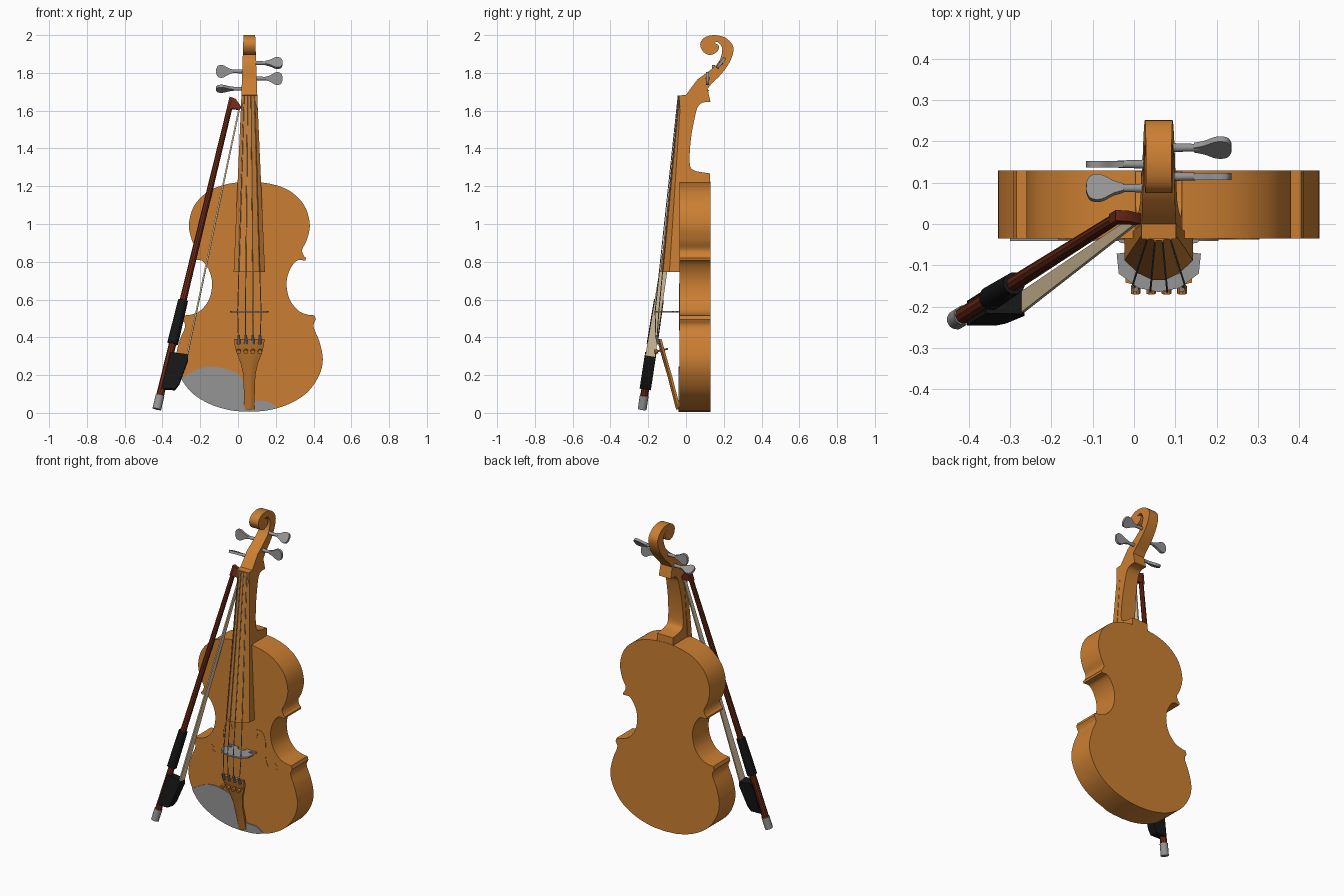
import bpy, bmesh, math
from mathutils import Vector

if "Cube" in bpy.data.objects:
    bpy.data.objects.remove(bpy.data.objects["Cube"])

CX = 0.06          # centre line of the violin


def material(name, rgb):
    m = bpy.data.materials.new(name)
    m.diffuse_color = (*rgb, 1)
    m.use_nodes = True
    m.node_tree.nodes["Principled BSDF"].inputs["Base Color"].default_value = m.diffuse_color
    return m


ORANGE = material("varnished_orange", (0.60, 0.212, 0.032))
GREY = material("grey_fittings", (0.30, 0.30, 0.30))
BROWN = material("dark_red_wood", (0.16, 0.024, 0.008))
BLACK = material("black", (0.008, 0.008, 0.008))
HAIR = material("cream_hair", (0.76, 0.60, 0.38))


def loft(name, rings, mat, angle=35):
    """Skin a list of equal-length rings and cap both ends."""
    bm = bmesh.new()
    vs = [[bm.verts.new(p) for p in r] for r in rings]
    n = len(rings[0])
    for a, b in zip(vs, vs[1:]):
        for i in range(n):
            j = (i + 1) % n
            bm.faces.new((a[i], a[j], b[j], b[i]))
    bm.faces.new(vs[0])
    bm.faces.new(vs[-1])
    bmesh.ops.recalc_face_normals(bm, faces=bm.faces)
    me = bpy.data.meshes.new(name)
    bm.to_mesh(me)
    bm.free()
    me.materials.append(mat)
    for p in me.polygons:
        p.use_smooth = True
    me.set_sharp_from_angle(angle=math.radians(angle))
    ob = bpy.data.objects.new(name, me)
    bpy.context.collection.objects.link(ob)
    return ob


def tube(name, a, b, r0, r1, mat, n=12):
    a, b = Vector(a), Vector(b)
    w = (b - a).normalized()
    u = w.orthogonal().normalized()
    v = w.cross(u)
    ring = lambda c, r: [c + r * (u * math.cos(t) + v * math.sin(t))
                         for t in (2 * math.pi * i / n for i in range(n))]
    return loft(name, [ring(a, r0), ring(b, r1)], mat)


def spline(pts, steps=5):
    """Catmull-Rom curve through 2D points."""
    p = [Vector(q) for q in pts]
    p = [2 * p[0] - p[1]] + p + [2 * p[-1] - p[-2]]
    out = []
    for a, b, c, d in zip(p, p[1:], p[2:], p[3:]):
        for k in range(steps):
            t = k / steps
            out.append(0.5 * (2 * b + (c - a) * t + (2 * a - 5 * b + 4 * c - d) * t * t
                              + (3 * b - a - 3 * c + d) * t ** 3))
    return out + [p[-2]]


def front_plate(name, pts, y0, y1, mat):
    return loft(name, [[(x, y, z) for x, z in pts] for y in (y0, y1)], mat)


# body: half outline as upper bout, waist and lower bout, then mirrored
upper = spline([(0, 1.224), (.11, 1.213), (.212, 1.176), (.29, 1.1), (.32, 1.0),
                (.305, .917), (.28, .865), (.287, .835), (.3, .82)])
waist = spline([(.297, .807), (.25, .805), (.212, .752), (.197, .683), (.212, .604),
                (.255, .545), (.302, .522), (.345, .516)])
lower = spline([(.352, .495), (.34, .456), (.37, .38), (.389, .286), (.37, .2),
                (.308, .11), (.212, .048), (.1, .014), (0, .006)])
half = upper + waist + lower
outline = [(CX + p.x, p.y) for p in half] + [(CX - p.x, p.y) for p in half[-2:0:-1]]
front_plate("violin_body", outline, -.035, .13, ORANGE)

# chin rest: flat plate following the lower edge of the body
edge = [(x, z) for x, z in outline if z < .185 and -.31 < x < .2]
top = spline([(-.295, .185), (-.22, .228), (-.14, .245), (-.04, .225), (.015, .19),
              (.055, .09), (.1, .065), (.16, .06), (.205, .03)], 4)
front_plate("chin_rest", edge + [tuple(p) for p in top], -.034, -.041, GREY)

# sound holes: thin ribbons, mirrored
path = spline([(-.085, .635), (-.1, .67), (-.133, .665), (-.15, .615), (-.148, .54),
               (-.162, .475), (-.195, .448), (-.232, .475), (-.215, .498)])
for side, s in (("left", 1), ("right", -1)):
    rings = []
    for i, p in enumerate(path):
        d = path[min(i + 1, len(path) - 1)] - path[max(i - 1, 0)]
        n = Vector((-d.y, d.x)).normalized() * .013
        rings.append([(CX + s * (p.x + k * n.x), y, p.y + k * n.y)
                      for k, y in ((1, -.034), (1, -.037), (-1, -.037), (-1, -.034))])
    loft(side + "_sound_hole", rings, ORANGE)

# neck, peg box and scroll: one side profile (y, z), tapering upwards
head = spline([(.06, 1.765), (.135, 1.82), (.177, 1.865), (.192, 1.925), (.17, 1.962), (.142, 1.957)], 4)
curl = spline([(.15, 1.958), (.173, 1.945), (.167, 1.915), (.13, 1.895), (.093, 1.91), (.075, 1.95),
               (.095, 1.985), (.145, 2.0), (.205, 1.988), (.245, 1.95), (.25, 1.91), (.23, 1.855),
               (.188, 1.795), (.135, 1.742), (.114, 1.715)], 4)
back = spline([(.13, 1.645), (.09, 1.643), (.066, 1.625), (.05, 1.58), (.026, 1.45),
               (.02, 1.32), (.045, 1.283), (.127, 1.268)], 4)
profile = ([(-.034, 1.2), (-.02, 1.4), (-.036, 1.66), (-.036, 1.68), (0, 1.684)]
           + head + curl + back + [(.128, 1.2)])
width = lambda z: .031 + .0346 * (2 - z)
loft("neck_and_scroll", [[(CX + s * width(z), y, z) for y, z in profile] for s in (-1, 1)], ORANGE)

# fingerboard: arched section widening and rising towards the bridge
def arch(hw, back_y, side_y, front_y, z, n=6):
    pts = [(CX - hw, back_y, z)]
    for i in range(n):
        t = -1 + 2 * i / (n - 1)
        pts.append((CX + hw * t, front_y + (side_y - front_y) * t * t, z))
    return pts + [(CX + hw, back_y, z)]


loft("fingerboard", [arch(.042, 0, -.027, -.04, 1.675), arch(.083, -.034, -.088, -.137, .745)],
     ORANGE, 5)

# tailpiece: same arched section, narrow at the bottom
loft("tailpiece", [arch(hw, y + .025, y + .012, y, z) for z, hw, y in (
    (.018, .026, -.053), (.2, .032, -.100), (.26, .045, -.118), (.32, .068, -.135),
    (.36, .078, -.146), (.39, .08, -.154))], ORANGE)

# bridge: thin upright plate, half profile (x, y) mirrored
bridge = [(0, -.165), (.05, -.155), (.097, -.12), (.102, -.072), (.06, -.066), (.065, -.05),
          (.095, -.045), (.1, -.034), (.03, -.034), (.025, -.055), (0, -.065)]
bridge = bridge + [(-x, y) for x, y in bridge[-2:0:-1]]
loft("bridge", [[(CX + x, y, z) for x, y in bridge] for z in (.531, .54)], GREY)

# strings with fine tuners and tuner screws
for i, k in enumerate((-1, -.33, .33, 1)):
    nut = (CX + .028 * k, -.042 + .006 * k * k, 1.68)
    mid = (CX + .062 * k, -.166 + .022 * k * k, .536)
    end = (CX + .058 * k, -.160 + .006 * k * k, .39)
    tube(f"string_upper_{i}", nut, mid, .0025, .0025, GREY, 6)
    tube(f"string_lower_{i}", mid, end, .0025, .0025, GREY, 6)
    x = CX + .056 * k
    tube(f"fine_tuner_{i}", (x, -.145, .365), (x, -.158, .412), .009, .007, GREY, 8)
    tube(f"tuner_screw_{i}", (x, -.095, .34), (x, -.168, .322), .005, .005, ORANGE, 8)
    tube(f"tuner_knob_{i}", (x, -.15, .327), (x, -.168, .322), .012, .012, ORANGE, 10)

# pegs: shaft with a flat teardrop grip, turned about its axis
grip = spline([(.085, .009), (.11, .017), (.14, .033), (.165, .03), (.175, .012), (.175, 0)], 4)
grip = grip + [Vector((p.x, -p.y)) for p in grip[-2::-1]]
for name, s, y, z, deg in (("right_low", 1, .115, 1.77, 0), ("right_high", 1, .185, 1.852, -38),
                           ("left_high", -1, .145, 1.808, 0), ("left_low", -1, .087, 1.716, 65)):
    c, d = math.cos(math.radians(deg)), math.sin(math.radians(deg))
    tube("peg_shaft_" + name, (CX - s * .02, y, z), (CX + s * .1, y, z), .013, .009, GREY)
    loft("peg_grip_" + name, [[(CX + s * p.x, y + t * c - p.y * d, z + p.y * c + t * d) for p in grip]
                              for t in (-.008, .008)], GREY)

# bow: local frame along the stick, u points towards the hair
A, B = Vector((-.43, -.232, .02)), Vector((-.032, .02, 1.665))
W = (B - A).normalized()
U = (Vector((1, 0, 0)) - W * W.x).normalized()
V = W.cross(U)
L = (B - A).length
at = lambda s, u=0, v=0: A + W * s + U * u + V * v
tube("bow_stick", at(.05), at(L - .01), .021, .014, BROWN, 10)
tube("bow_end_button", at(0), at(.075), .024, .024, GREY)
tube("bow_grip", at(.36), at(.6), .03, .027, BLACK)


def bow_block(name, su, half_thickness, mat):
    loft(name, [[at(s, u, v) for s, u in su] for v in (-half_thickness, half_thickness)], mat)


bow_block("bow_frog", [(.11, 0), (.125, .07), (.16, .085), (.29, .1), (.32, .092), (.31, 0)], .03, BLACK)
bow_block("bow_tip", [(L - .065, -.014), (L - .055, .015), (L - .05, .052), (L - .035, .06),
                      (L, .02), (L + .005, -.014)], .013, BROWN)
loft("bow_hair", [[at(s, u, v) for u, v in ((c - .004, -h), (c + .004, -h), (c + .004, h), (c - .004, h))]
                  for s, c, h in ((.3, .09, .026), (L - .045, .05, .011))], HAIR)
